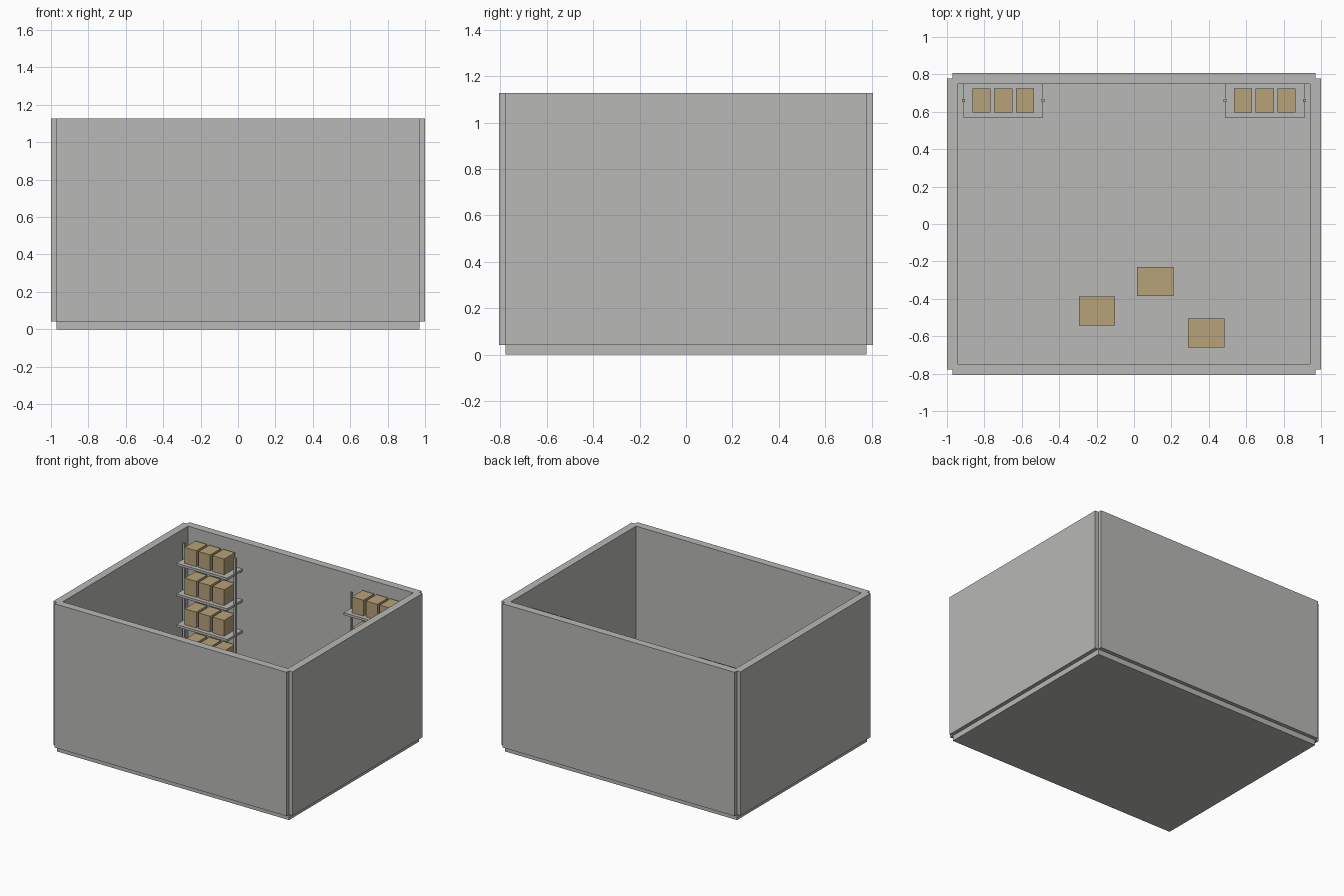
import bpy

if "Cube" in bpy.data.objects:
    bpy.data.objects.remove(bpy.data.objects["Cube"])


def material(name, rgb):
    m = bpy.data.materials.new(name)
    m.diffuse_color = (*rgb, 1.0)
    m.use_nodes = True
    m.node_tree.nodes["Principled BSDF"].inputs["Base Color"].default_value = m.diffuse_color
    return m


GREY = material("concrete_grey", (0.48, 0.48, 0.465))
TAN = material("cardboard_tan", (0.47, 0.36, 0.19))


def block(name, x, y, z, mat):
    """Box from (min, max) ranges on each axis."""
    bpy.ops.mesh.primitive_cube_add(
        size=1, location=[(a + b) / 2 for a, b in (x, y, z)])
    o = bpy.context.object
    o.name = name
    o.scale = [b - a for a, b in (x, y, z)]
    bpy.ops.object.transform_apply(location=False, rotation=False, scale=True)
    o.data.materials.append(mat)
    return o


def around(c, size):
    return (c - size / 2, c + size / 2)


# Room: floor slab and four walls centred on its edges
HX, HY, T = 0.971, 0.777, 0.058
FLOOR, TOP = 0.041, 1.128
block("floor", (-HX, HX), (-HY, HY), (0, FLOOR), GREY)
for s, nx, ny in ((-1, "left", "front"), (1, "right", "back")):
    block(nx + "_wall", around(s * HX, T), (-HY, HY), (FLOOR, TOP), GREY)
    block(ny + "_wall", (-HX, HX), around(s * HY, T), (FLOOR, TOP), GREY)

# Two shelf racks against the back wall, each shelf with three boxes
SY = 0.661
for s, side in ((-1, "left"), (1, "right")):
    cx = s * 0.699
    for e, end in ((-1, "outer"), (1, "inner")):
        block(f"{side}_rack_{end}_post", around(cx - s * e * 0.213 * -1, 0.016),
              around(SY, 0.016), (FLOOR, 1.045), GREY)
    for i in range(4):
        top = 0.230 + i * 0.232
        block(f"{side}_shelf_{i + 1}", around(cx, 0.424), around(SY, 0.19),
              (top - 0.018, top), GREY)
        for j in (-1, 0, 1):
            block(f"{side}_shelf_box_{i + 1}_{j + 2}",
                  around(cx + j * 0.1165, 0.097), around(SY, 0.128),
                  (top, top + 0.12), TAN)

# Loose cardboard boxes on the floor
for k, (x, y) in enumerate(((-0.198, -0.465), (0.113, -0.308), (0.386, -0.582))):
    block(f"floor_box_{k + 1}", around(x, 0.194), around(y, 0.155),
          (FLOOR, FLOOR + 0.155), TAN)
